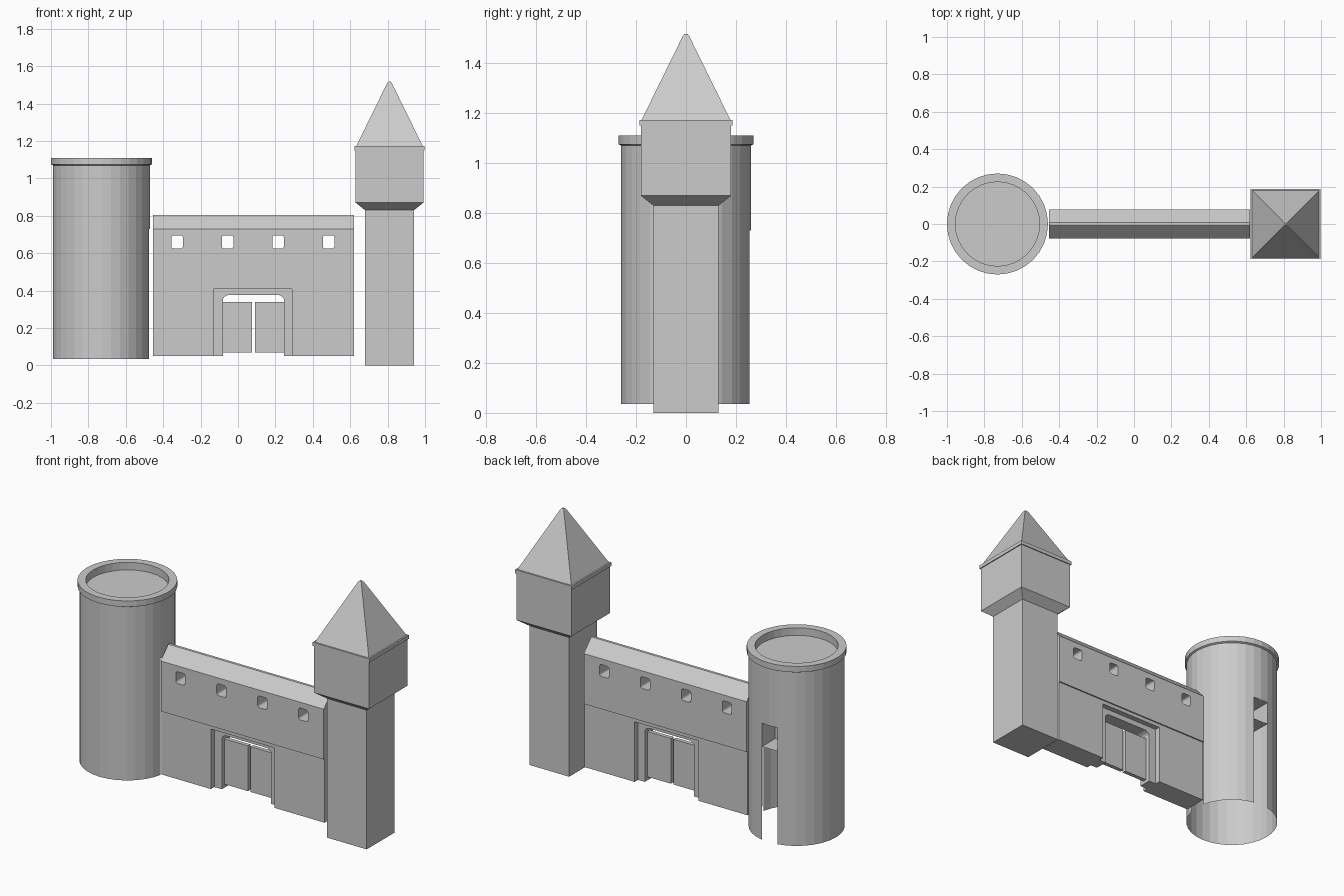
import bpy, bmesh, math

if "Cube" in bpy.data.objects:
    bpy.data.objects.remove(bpy.data.objects["Cube"])

def finish(name, bm, recalc=True):
    if recalc:
        bmesh.ops.recalc_face_normals(bm, faces=bm.faces[:])
    me = bpy.data.meshes.new(name)
    bm.to_mesh(me)
    bm.free()
    ob = bpy.data.objects.new(name, me)
    bpy.context.collection.objects.link(ob)
    return ob

def add_prism(bm, pts, a, b, axis):
    """Extrude a 2D outline from a to b; axis 'y' takes (x, z), axis 'x' takes (y, z)."""
    place = (lambda p, t: (p[0], t, p[1])) if axis == 'y' else (lambda p, t: (t, p[0], p[1]))
    f = [bm.verts.new(place(p, a)) for p in pts]
    k = [bm.verts.new(place(p, b)) for p in pts]
    bm.faces.new(f)
    bm.faces.new(k[::-1])
    n = len(pts)
    for i in range(n):
        bm.faces.new((f[i], k[i], k[(i + 1) % n], f[(i + 1) % n]))

def prism(name, pts, a, b, axis='y'):
    bm = bmesh.new()
    add_prism(bm, pts, a, b, axis)
    return finish(name, bm)

def rect(x0, x1, z0, z1):
    return [(x0, z0), (x1, z0), (x1, z1), (x0, z1)]

def lathe(name, profile, sides, cx, phase=0.0, skip=()):
    """Revolve (radius, z) around a vertical axis; radius 0 ends close to a point."""
    bm = bmesh.new()
    rings = []
    for r, z in profile:
        if r == 0:
            rings.append([bm.verts.new((cx, 0, z))])
        else:
            rings.append([bm.verts.new((cx + r * math.cos(phase + i * math.tau / sides),
                                        r * math.sin(phase + i * math.tau / sides), z))
                          for i in range(sides)])
    for k, (lo, hi) in enumerate(zip(rings, rings[1:])):
        for i in range(sides):
            j = (i + 1) % sides
            if (k, i) in skip:
                continue
            if len(lo) == 1:
                bm.faces.new((lo[0], hi[j], hi[i]))
            elif len(hi) == 1:
                bm.faces.new((lo[i], lo[j], hi[0]))
            else:
                bm.faces.new((lo[i], lo[j], hi[j], hi[i]))
    return finish(name, bm, recalc=False)

# Round tower: hollow shell with two doorways, rim and sunken roof deck
CX, N = -0.73, 32
doors = {(0, i % N) for i in (-1, 0, N // 4 - 1, N // 4)}
lathe("round_tower",
      [(0.26, 0.035), (0.26, 0.73), (0.26, 1.07), (0.27, 1.075), (0.27, 1.11),
       (0.225, 1.11), (0.225, 1.065), (0, 1.065)], N, CX, skip=doors)

# Niche above the rear doorway of the round tower
bm = bmesh.new()
w, y0, y1 = 0.051, 0.255, 0.13
v = [bm.verts.new((CX + x, y, z)) for z in (0.59, 0.73) for x, y in
     ((-w, y0), (-w, y1), (w, y1), (w, y0))]
for f in ((0, 3, 2, 1), (0, 1, 5, 4), (1, 2, 6, 5), (2, 3, 7, 6), (4, 5, 6, 7)):
    bm.faces.new([v[i] for i in f])
finish("doorway_niche", bm)

# Square tower: shaft, flared upper room, eave and pyramid roof
R2 = math.sqrt(2)
lathe("square_tower",
      [(r * R2, z) for r, z in
       [(0, 0), (0.131, 0), (0.131, 0.83), (0.181, 0.87), (0.181, 1.15), (0.187, 1.15),
        (0.187, 1.172), (0.178, 1.172), (0.013, 1.508), (0.006, 1.517), (0, 1.517)]],
      4, 0.81, phase=math.pi / 4)

# Lower curtain wall around the gate
X0, X1 = -0.455, 0.62
prism("lower_wall",
      [(X0, 0.05), (-0.13, 0.05), (-0.13, 0.408), (0.29, 0.408), (0.29, 0.05),
       (X1, 0.05), (X1, 0.43), (X0, 0.43)], -0.07, 0.07)

# Upper curtain wall with ridged top
upper = prism("upper_wall",
              [(-0.078, 0.43), (0.078, 0.43), (0.078, 0.73), (0.008, 0.803),
               (-0.008, 0.803), (-0.078, 0.73)], X0, X1, 'x')

# Rounded window openings
bm = bmesh.new()
for cx in (-0.325, -0.055, 0.215, 0.485):
    pts = []
    for q, (sx, sz) in enumerate(((1, 1), (-1, 1), (-1, -1), (1, -1))):
        for s in range(4):
            a = (q + s / 3) * math.pi / 2
            pts.append((cx + sx * 0.018 + 0.013 * math.cos(a),
                        0.66 + sz * 0.022 + 0.013 * math.sin(a)))
    add_prism(bm, pts, -0.2, 0.2, 'y')
cutter = finish("window_cutter", bm)
cutter.hide_render = True
cutter.display_type = 'WIRE'
cut = upper.modifiers.new("windows", 'BOOLEAN')
cut.object = cutter
cut.operation = 'DIFFERENCE'
cut.solver = 'EXACT'

# Recessed gate frame with a chamfered opening
prism("gate_frame",
      [(-0.13, 0.05), (-0.08, 0.05), (-0.08, 0.355), (-0.072, 0.367), (-0.055, 0.376),
       (0.22, 0.376), (0.237, 0.367), (0.245, 0.355), (0.245, 0.05), (0.29, 0.05),
       (0.29, 0.408), (-0.13, 0.408)], -0.038, 0.038)

# Two gate leaves with a gap between them
for side, x0, x1 in (("left", -0.08, 0.074), ("right", 0.091, 0.245)):
    prism("gate_leaf_" + side, rect(x0, x1, 0.07, 0.34), -0.012, 0.012)
